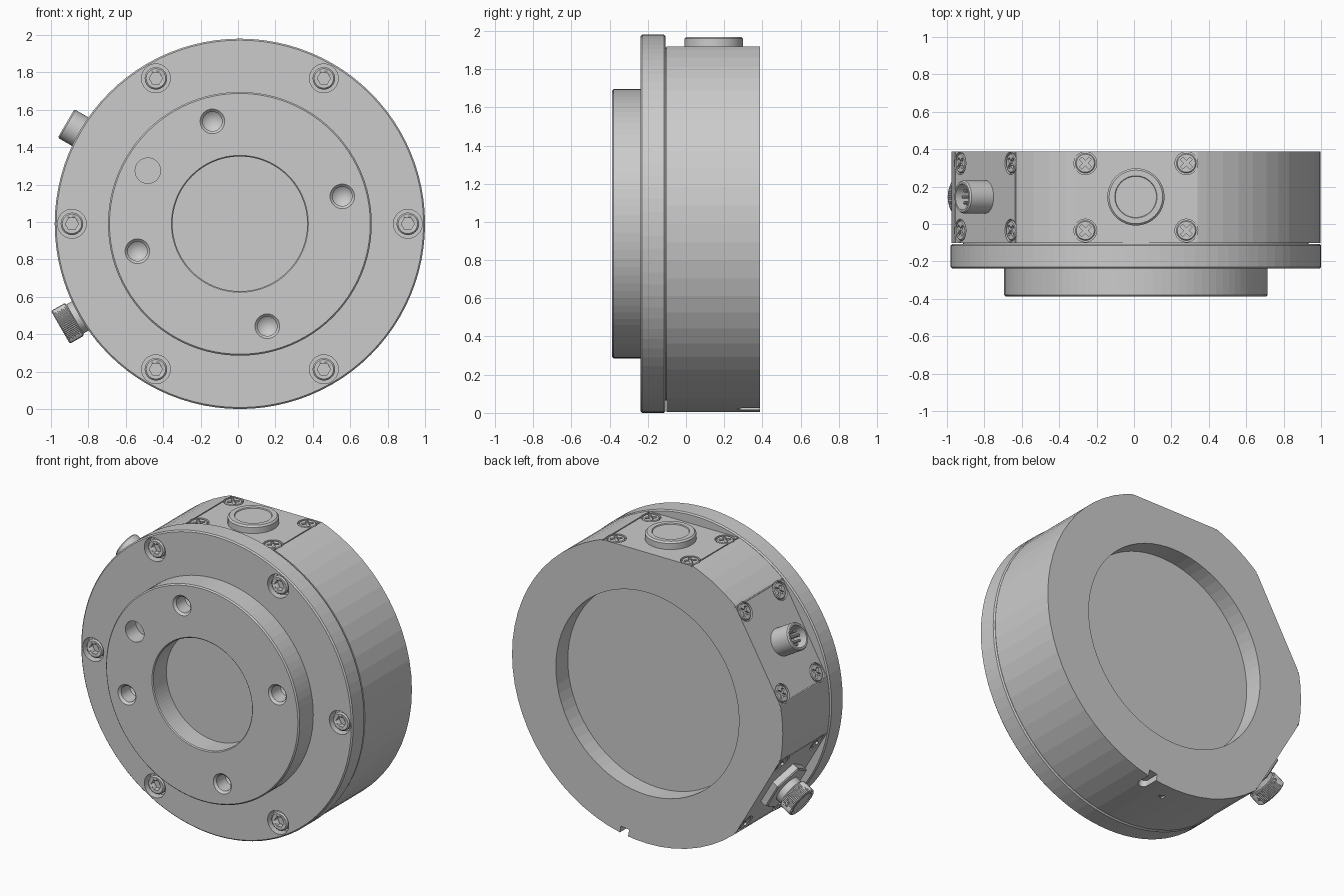
import bpy, bmesh
from math import sin, cos, asin, radians, pi, sqrt
from mathutils import Matrix, Vector

if "Cube" in bpy.data.objects:
    bpy.data.objects.remove(bpy.data.objects["Cube"])

CENTRE = Vector((0.010, 0, 0.99))
FLATS = (90, 150, 210)          # angles of the three flat faces on the body
PORT_Y = 0.145                  # middle of the flat faces


def frame(x, z, origin):
    m = Matrix((x, z.cross(x), z)).transposed().to_4x4()
    m.translation = origin
    return m


def front(r=0, a=0, y=0):
    """Frame whose local z points to the front (-y)."""
    a = radians(a)
    return frame(Vector((1, 0, 0)), Vector((0, -1, 0)),
                 CENTRE + Vector((r * cos(a), y, r * sin(a))))


def radial(a, d, y, t=0):
    """Frame whose local z points outward at angle a; local y is -y."""
    a = radians(a)
    z, x = Vector((cos(a), 0, sin(a))), Vector((-sin(a), 0, cos(a)))
    return frame(x, z, CENTRE + z * d + x * t + Vector((0, y, 0)))


def finish(name, bm, m, smooth):
    bmesh.ops.recalc_face_normals(bm, faces=bm.faces)
    me = bpy.data.meshes.new(name)
    bm.to_mesh(me)
    bm.free()
    if smooth:
        me.shade_smooth()
        me.set_sharp_from_angle(angle=radians(30))
    ob = bpy.data.objects.new(name, me)
    bpy.context.collection.objects.link(ob)
    ob.matrix_world = m
    return ob


def lathe(name, prof, m, n=32, smooth=True, knurl=0):
    """Revolve (radius, height) points that start and end on the axis."""
    bm = bmesh.new()
    rings = []
    for r, h in prof:
        if r == 0:
            rings.append([bm.verts.new((0, 0, h))] * n)
        else:
            rings.append([bm.verts.new((r * (1 - knurl * (i % 2)) * cos(2 * pi * i / n),
                                        r * (1 - knurl * (i % 2)) * sin(2 * pi * i / n), h))
                          for i in range(n)])
    for a, b in zip(rings, rings[1:]):
        for i in range(n):
            j = (i + 1) % n
            bm.faces.new(list(dict.fromkeys((a[i], a[j], b[j], b[i]))))
    return finish(name, bm, m, smooth)


def rod(name, r, h0, h1, m, n=32, bevel=0.0):
    top = [(r - bevel, h1), (0, h1)] if not bevel else [(r, h1 - bevel), (r - bevel, h1), (0, h1)]
    return lathe(name, [(0, h0), (r, h0)] + top, m, n)


def box(name, size, m):
    bm = bmesh.new()
    bmesh.ops.create_cube(bm, size=1)
    bmesh.ops.scale(bm, vec=size, verts=bm.verts)
    return finish(name, bm, m, False)


def cut(target, cutters):
    for c in cutters:
        c.hide_render = True
        mod = target.modifiers.new("cut", 'BOOLEAN')
        mod.operation, mod.solver, mod.object = 'DIFFERENCE', 'EXACT', c
    dg = bpy.context.evaluated_depsgraph_get()
    dg.update()
    me = bpy.data.meshes.new_from_object(target.evaluated_get(dg))
    target.modifiers.clear()
    target.data = me
    for c in cutters:
        bpy.data.objects.remove(c)


def place(master, m):
    ob = master.copy()
    bpy.context.collection.objects.link(ob)
    ob.matrix_world = m


# body: round housing with three flats, back pocket, key slot and index mark
R, TOP, N = 0.986, 0.929, 64
half = asin(sqrt(R * R - TOP * TOP) / R) * 180 / pi
angles = [i * 360 / N for i in range(N)]
angles = [a for a in angles if all(abs(a - f) > half + 0.5 for f in FLATS)]
angles = sorted(angles + [f + s * half for f in FLATS for s in (-1, 1)])
bm = bmesh.new()
outline = bm.faces.new([bm.verts.new((R * cos(radians(a)), R * sin(radians(a)), -0.387)) for a in angles])
ext = bmesh.ops.extrude_face_region(bm, geom=[outline])
bmesh.ops.translate(bm, vec=(0, 0, 0.488), verts=[v for v in ext['geom'] if isinstance(v, bmesh.types.BMVert)])
body = finish("body", bm, front(), False)
spots = [(t, y) for t in (0.27, -0.27) for y in (PORT_Y + 0.18, PORT_Y - 0.18)]
cut(body, [
    lathe("pocket_cutter", [(0, -0.5), (0.667, -0.5), (0.667, -0.263), (0, -0.263)], front(), 72, False),
    box("slot_cutter", (0.06, 0.15, 0.12), radial(280, 1.0, 0.375)),
    rod("slot_end_cutter", 0.03, -0.06, 0.06, radial(280, 1.0, 0.30)),
    rod("mark_cutter", 0.025, -0.012, 0.05, radial(270, R, 0.27), 3),
] + [rod("screw_hole_cutter", 0.061, -0.014, 0.03, radial(f, TOP, y, t)) for f in FLATS for t, y in spots]
  + [box("edge_line_cutter", (0.007, 0.8, 0.012), radial(f, TOP, 0.1, t)) for f in FLATS for t in (-0.322, 0.322)])

# neck that leaves a thin groove between body and flange
bpy_neck = rod("groove_neck", 0.924, 0.09, 0.125, front(), 72)

# flange with six counterbored screws
flange = lathe("flange", [(0, 0.107), (0.982, 0.107), (0.99, 0.115), (0.99, 0.23), (0.982, 0.238), (0, 0.238)],
               front(), 96, False)
cut(flange, [rod("counterbore_cutter", 0.077, -0.06, 0.05, front(0.898, a, -0.238)) for a in range(0, 360, 60)])
socket = rod("flange_screw", 0.06, -0.07, -0.01, front(0.898, 0, -0.238), bevel=0.008)
cut(socket, [rod("hex_cutter", 0.035, -0.045, 0.02, front(0.898, 0, -0.238), 6)])
for a in range(60, 360, 60):
    place(socket, front(0.898, a, -0.238))

# front boss with shallow bore, four threaded holes and a pin hole
boss = lathe("front_boss", [(0, 0.23), (0.705, 0.23), (0.705, 0.379), (0.697, 0.387), (0.366, 0.387),
                            (0.36, 0.381), (0.36, 0.245), (0, 0.245)], front(), 96, False)
hole = [(0, -0.145), (0.052, -0.105), (0.052, -0.014), (0.066, 0), (0.066, 0.03), (0, 0.03)]
cut(boss, [lathe("hole_cutter", hole, front(0.567, a, -0.387)) for a in range(15, 360, 90)] +
    [rod("pin_hole_cutter", 0.068, -0.11, 0.03, front(0.568, 150, -0.387))])

# four cross-head screws on every flat
cross = rod("plate_screw", 0.053, -0.04, -0.001, radial(90, TOP, PORT_Y + 0.18, 0.27), bevel=0.005)
arms = [box("cross_cutter", s, cross.matrix_world @ Matrix.Rotation(radians(45), 4, 'Z'))
        for s in ((0.072, 0.018, 0.05), (0.018, 0.072, 0.05))]
cut(cross, arms)
for f in FLATS:
    for t, y in spots:
        if (f, t, y) != (90,) + spots[0]:
            place(cross, radial(f, TOP, y, t))

# top plug: low round cap with a slightly sunken centre
lathe("top_cap", [(0, -0.01), (0.153, -0.01), (0.153, 0.04), (0.143, 0.05), (0.113, 0.05), (0.110, 0.044),
                  (0, 0.044)], radial(90, TOP, PORT_Y), 48)

# upper left connector: open socket with pins
lathe("socket_shell", [(0, -0.01), (0.088, -0.01), (0.088, 0.136), (0.081, 0.144), (0.07, 0.144), (0.07, 0.04),
                       (0, 0.04)], radial(150, TOP, PORT_Y), 40)
for i in range(8):
    a = 2 * pi * i / 8
    rod("socket_pin", 0.009, 0.03, 0.115,
        radial(150, TOP, PORT_Y) @ Matrix.Translation((0.044 * cos(a), 0.044 * sin(a), 0)), 10, 0.003)

# lower left connector: hex nut, neck and knurled cap
port = radial(210, TOP, PORT_Y)
rod("hex_nut", 0.174, -0.01, 0.048, port, 6, 0.008)
rod("port_neck", 0.09, 0.04, 0.12, port, 40)
lathe("knurled_cap", [(0, 0.09), (0.094, 0.09), (0.101, 0.097), (0.101, 0.172), (0.094, 0.179), (0.08, 0.179),
                      (0.08, 0.172), (0, 0.172)], port, 120, False, 0.03)
